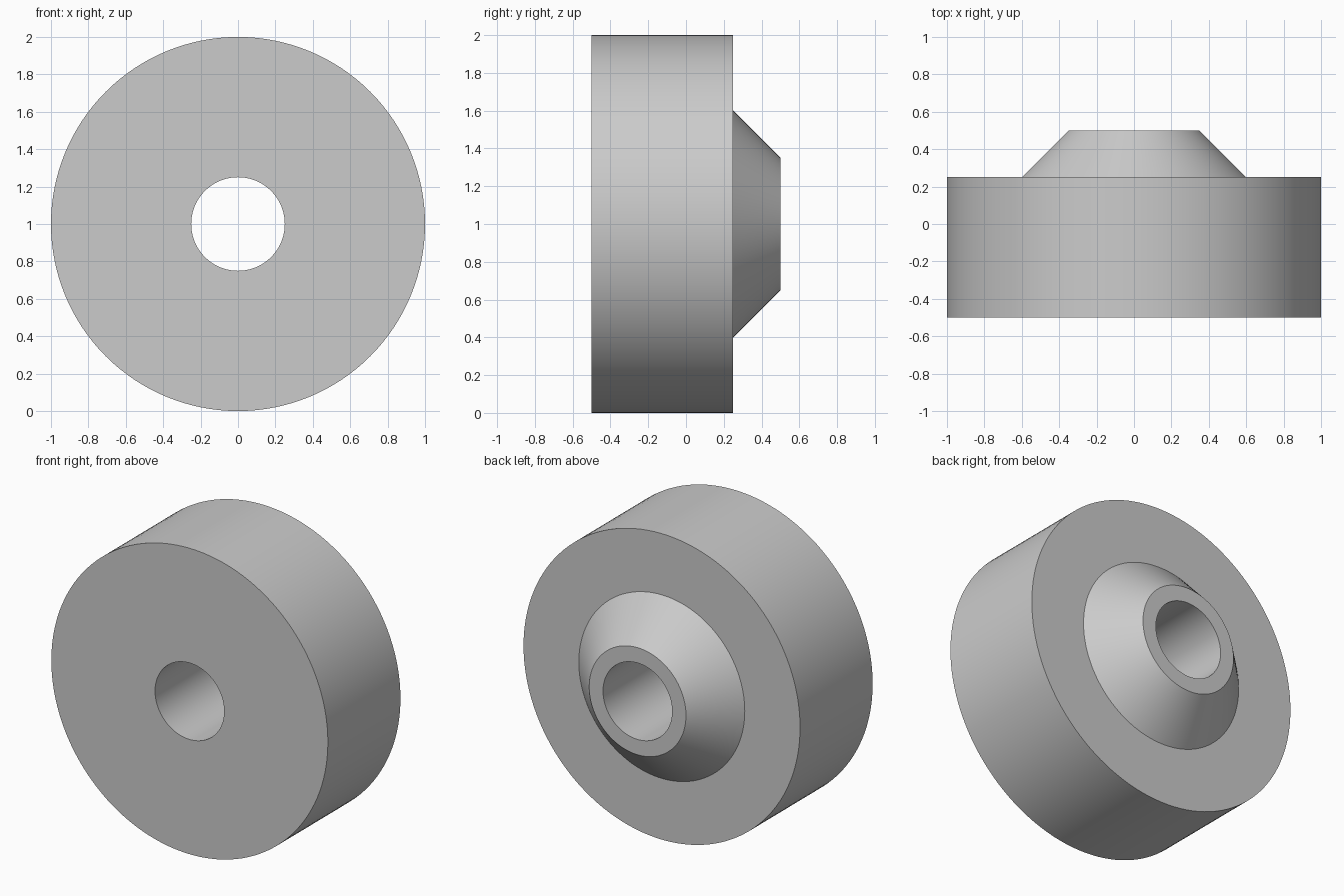
import bpy, bmesh, math

default_cube = bpy.data.objects.get("Cube")
if default_cube:
    bpy.data.objects.remove(default_cube, do_unlink=True)

SEGMENTS = 128
CENTRE_Z = 1.0

grey = bpy.data.materials.new("light grey")
grey.use_nodes = True
colour = (0.6, 0.6, 0.6, 1.0)
grey.diffuse_color = colour
grey.node_tree.nodes["Principled BSDF"].inputs["Base Color"].default_value = colour


def lathe(name, profile, material):
    """Revolve a closed (radius, y) profile about the front-to-back axle."""
    bm = bmesh.new()
    rings = []
    for i in range(SEGMENTS):
        a = math.tau * i / SEGMENTS
        rings.append([bm.verts.new((r * math.cos(a), y, CENTRE_Z + r * math.sin(a)))
                      for r, y in profile])
    count = len(profile)
    for i, ring in enumerate(rings):
        following = rings[(i + 1) % SEGMENTS]
        for j in range(count):
            k = (j + 1) % count
            bm.faces.new((ring[j], ring[k], following[k], following[j]))
    bmesh.ops.recalc_face_normals(bm, faces=bm.faces)
    mesh = bpy.data.meshes.new(name)
    bm.to_mesh(mesh)
    bm.free()
    mesh.materials.append(material)
    obj = bpy.data.objects.new(name, mesh)
    bpy.context.collection.objects.link(obj)
    bpy.ops.object.select_all(action="DESELECT")
    obj.select_set(True)
    bpy.context.view_layer.objects.active = obj
    bpy.ops.object.shade_smooth_by_angle(angle=math.radians(30))
    return obj


# Thick disc with a conical hub at the back and a bore right through
lathe("wheel_with_hub", [
    (0.25, -0.5),   # bore, front edge
    (1.0, -0.5),    # front rim
    (1.0, 0.25),    # back rim
    (0.6, 0.25),    # foot of the hub cone
    (0.35, 0.5),    # end of the hub
    (0.25, 0.5),    # bore, back edge
], grey)
